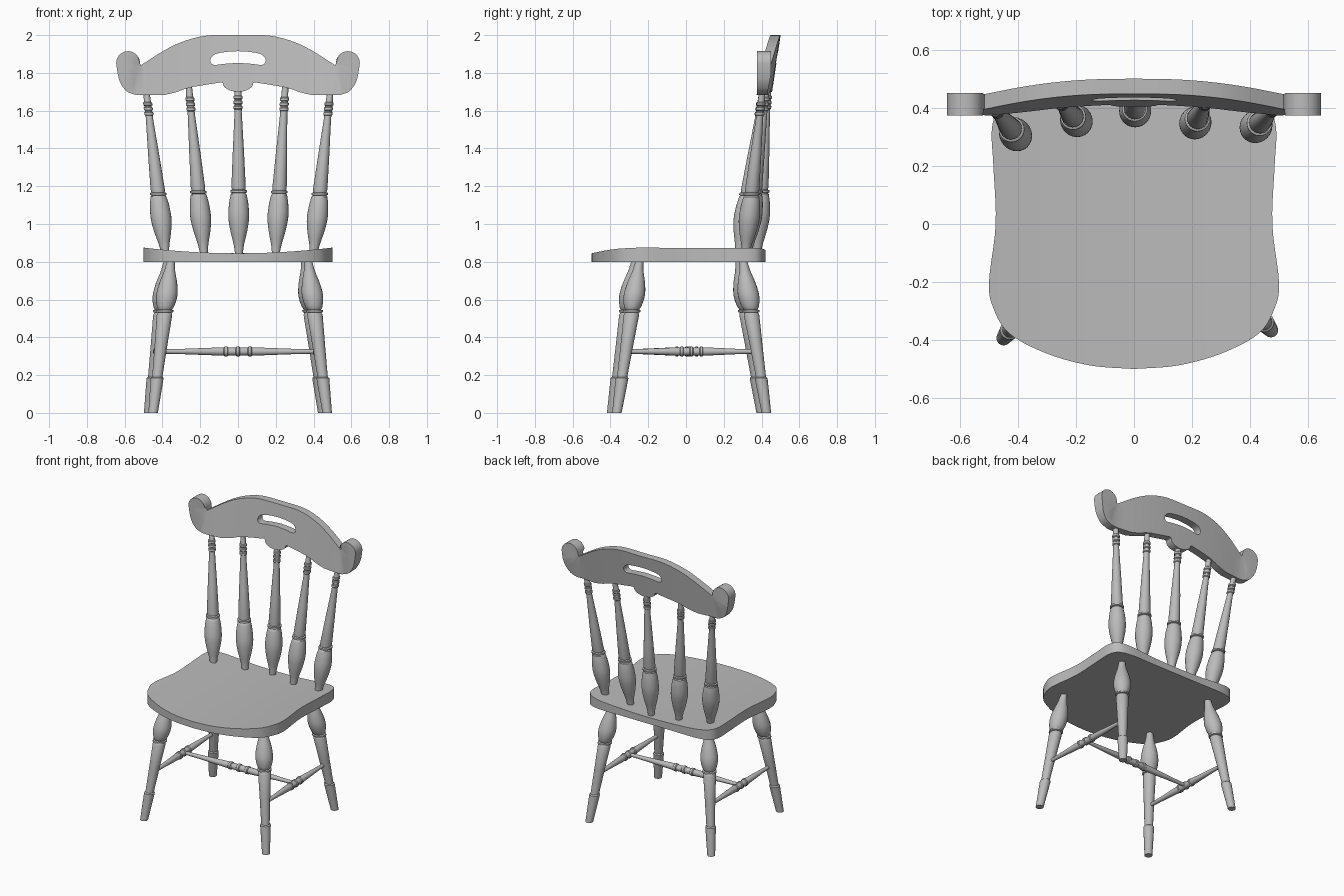
import bpy, bmesh
from math import sin, cos, pi
from mathutils import Vector, Matrix

cube = bpy.data.objects.get("Cube")
if cube:
    bpy.data.objects.remove(cube, do_unlink=True)

paint = bpy.data.materials.new("plain_grey")
paint.use_nodes = True
GREY = (0.5, 0.5, 0.5, 1)
paint.diffuse_color = GREY
paint.node_tree.nodes["Principled BSDF"].inputs["Base Color"].default_value = GREY


def finish(name, bm):
    bmesh.ops.recalc_face_normals(bm, faces=bm.faces)
    mesh = bpy.data.meshes.new(name)
    bm.to_mesh(mesh)
    bm.free()
    mesh.materials.append(paint)
    obj = bpy.data.objects.new(name, mesh)
    bpy.context.collection.objects.link(obj)
    bpy.ops.object.select_all(action='DESELECT')
    obj.select_set(True)
    bpy.context.view_layer.objects.active = obj
    bpy.ops.object.shade_smooth_by_angle(angle=0.6)
    return obj


def spline(points, steps=5):
    """Smooth curve through the points."""
    p = [Vector(q) for q in points]
    p = [2 * p[0] - p[1]] + p + [2 * p[-1] - p[-2]]
    out = []
    for a, b, c, d in zip(p, p[1:], p[2:], p[3:]):
        for i in range(steps):
            t = i / steps
            out.append(0.5 * (2 * b + (c - a) * t + (2 * a - 5 * b + 4 * c - d) * t**2
                              + (3 * b - a - 3 * c + d) * t**3))
    return out + [p[-2]]


def mirrored(half):
    """Close a half outline that starts and ends on the centre line."""
    return half + [Vector((-q.x, q.y)) for q in reversed(half[1:-1])]


def board(name, loops, place):
    """Fill outlines, slice them across x, thicken, then place(u, v, side)."""
    bm = bmesh.new()
    for loop in loops:
        vs = [bm.verts.new((q.x, q.y, 0)) for q in loop]
        for a, b in zip(vs, vs[1:] + vs[:1]):
            bm.edges.new((a, b))
    bmesh.ops.triangle_fill(bm, edges=bm.edges[:], use_beauty=True)
    for i in range(-12, 13):
        bmesh.ops.bisect_plane(bm, geom=bm.verts[:] + bm.edges[:] + bm.faces[:],
                               plane_co=(i * 0.05, 0, 0), plane_no=(1, 0, 0), dist=1e-5)
    ext = bmesh.ops.extrude_face_region(bm, geom=bm.faces[:])
    top = {g for g in ext["geom"] if isinstance(g, bmesh.types.BMVert)}
    for v in bm.verts:
        v.co = place(v.co.x, v.co.y, 1 if v in top else -1)
    return finish(name, bm)


def turned(name, start, end, profile, sides=24):
    """Turned rod: profile holds (fraction of length, radius)."""
    start, end = Vector(start), Vector(end)
    d = end - start
    k = max(range(3), key=lambda i: abs(d[i]))
    u, w = [Vector([float(i == j) for i in range(3)]) for j in range(3) if j != k]
    bm = bmesh.new()
    rings = []
    for t, r in profile:
        rings.append([bm.verts.new(start + d * t + r * (u * cos(a) + w * sin(a)))
                      for a in (2 * pi * i / sides for i in range(sides))])
    for lo, hi in zip(rings, rings[1:]):
        for i in range(sides):
            j = (i + 1) % sides
            bm.faces.new((lo[i], lo[j], hi[j], hi[i]))
    bm.faces.new(rings[0])
    bm.faces.new(rings[-1])
    return finish(name, bm)


def bead(t, r, w=0.012):
    return [(t - w, r * 0.8), (t - w * 0.6, r), (t + w * 0.6, r), (t + w, r * 0.8)]


# Saddled seat
seat_half = spline([(0, -0.5), (0.15, -0.488), (0.3, -0.447), (0.43, -0.378), (0.485, -0.29),
                    (0.5, -0.2), (0.477, 0), (0.485, 0.2), (0.49, 0.33), (0.46, 0.395),
                    (0.37, 0.42), (0.2, 0.42), (0, 0.42)])
board("seat", [mirrored(seat_half)],
      lambda x, y, s: Vector((x, y, 0.8 if s < 0 else 0.845 + 0.12 * x * x)))


# Curved, leaning crest rail with scrolled ends and a hand slot
def crest_y(x, z):
    return 0.475 - 0.11 * x * x - 0.15 * (2 - z)


def crest_place(x, z, s):
    y, half = crest_y(x, z), 0.026
    if abs(x) > 0.52:
        k = min(max((z - 1.68) / 0.12, 0), 1)
        y, half = 0.403 + 0.01 * k, 0.026 + 0.012 * k
    return Vector((x, y + s * half, z))


crest_half = spline([(0, 2), (0.16, 1.998), (0.28, 1.97), (0.385, 1.922), (0.515, 1.84)])
crest_half += [Vector((0.582 - 0.063 * cos(a), 1.852 + 0.063 * sin(a)))
               for a in (pi * i / 14 for i in range(15))]
crest_half += spline([(0.638, 1.8), (0.624, 1.75), (0.59, 1.703), (0.54, 1.682)], 4)
crest_half += spline([(0.395, 1.682), (0.33, 1.697), (0.255, 1.722), (0.12, 1.745), (0.088, 1.75)], 4)
crest_half += [Vector((0.08 * cos(a), 1.745 - 0.045 * sin(a)))
               for a in (pi * i / 16 for i in range(9))]
crest_half[0].x = crest_half[-1].x = 0
slot_half = spline([(0, 1.915), (0.07, 1.91), (0.125, 1.897), (0.147, 1.868), (0.13, 1.843),
                    (0.07, 1.848), (0, 1.853)], 4)
board("crest_rail", [mirrored(crest_half), mirrored(slot_half)], crest_place)

# Back spindles
spindle = spline([(0, 0.02), (0.06, 0.028), (0.14, 0.045), (0.22, 0.055), (0.3, 0.051),
                  (0.355, 0.042)], 4)
spindle = [tuple(q) for q in spindle] + bead(0.372, 0.044, 0.01)
spindle += [(0.4, 0.038), (0.6, 0.03), (0.84, 0.019)]
for t in (0.868, 0.898, 0.928):
    spindle += bead(t, 0.024)
spindle += [(0.95, 0.018), (1, 0.017)]
spindle_ends = [(-0.385, 0.28, -0.485), (-0.18, 0.335, -0.26), (0.005, 0.375, 0),
                (0.2, 0.325, 0.25), (0.4, 0.315, 0.488)]
for n, (x, y, top_x) in enumerate(spindle_ends, 1):
    top_z = 1.735 - 0.16 * top_x**2
    turned(f"back_spindle_{n}", (x, y, 0.84), (top_x, crest_y(top_x, top_z), top_z), spindle)

# Splayed legs, with the whole base turned a little
turn = Matrix.Rotation(0.03, 3, 'Z')
leg = [(0, 0.025), (0.2, 0.033), (0.228, 0.034), (0.235, 0.027), (0.45, 0.034), (0.64, 0.041)]
leg += bead(0.665, 0.045, 0.01)
leg += [tuple(q) for q in spline([(0.69, 0.044), (0.73, 0.053), (0.78, 0.056), (0.85, 0.047),
                                  (0.93, 0.029), (1, 0.02)], 4)]
stretcher = [(0, 0.011), (0.15, 0.014), (0.4, 0.022)]
for t in (0.425, 0.5, 0.575):
    stretcher += bead(t, 0.026, 0.014)
stretcher += [(0.6, 0.022), (0.85, 0.014), (1, 0.011)]

Z = 0.325
mids = []
for side, sx in (("left", 1), ("right", -1)):
    joints = []
    for end, foot_y, top_y in (("front", -0.38, -0.257), ("rear", 0.412, 0.292)):
        foot = turn @ Vector((sx * 0.461, foot_y, 0))
        top = turn @ Vector((sx * 0.363, top_y, 0.81))
        turned(f"{end}_{side}_leg", foot, top, leg)
        joints.append(foot.lerp(top, Z / 0.81))
    turned(f"{side}_stretcher", joints[0], joints[1], stretcher)
    mids.append((joints[0] + joints[1]) / 2)
turned("cross_stretcher", mids[0], mids[1], stretcher)
